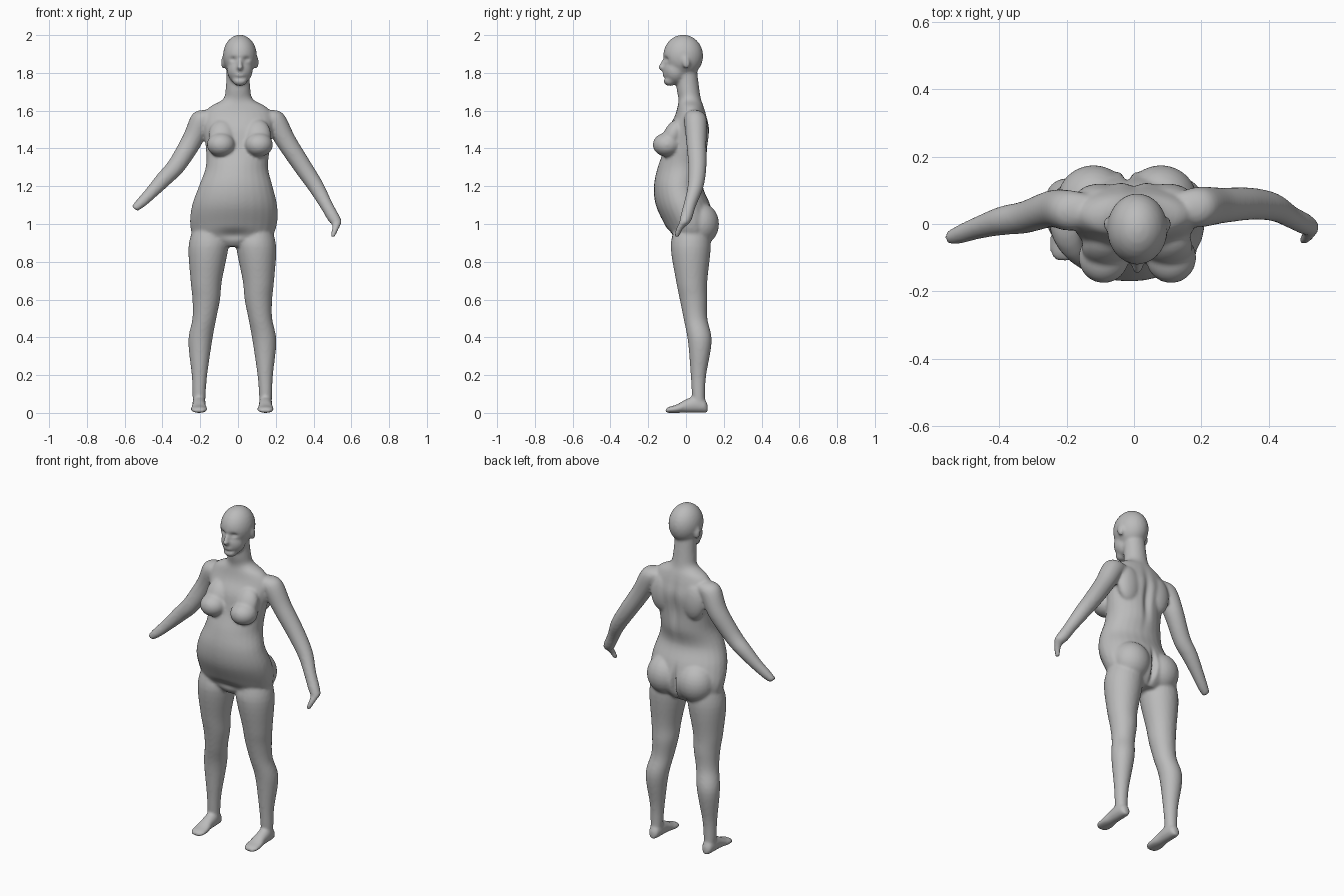
import bpy, bmesh, math
from mathutils import Vector, Matrix

if "Cube" in bpy.data.objects:
    bpy.data.objects.remove(bpy.data.objects["Cube"], do_unlink=True)

right_axis, back_axis, up_axis = Matrix.Identity(3)
SIDES, STEPS = 28, 5
HEAD_X = .01           # the head sits slightly off centre
SWAY = -.03            # and so do the legs
builder = bmesh.new()


def spline(before, start, end, after, t):
    """Smooth interpolation between start and end."""
    bend = 2 * before - 5 * start + 4 * end - after
    twist = 3 * start - before - 3 * end + after
    return start + (t * (end - before) + t * t * bend + t * t * t * twist) / 2


def loft(across, along, rings):
    """Skin elliptical rings of (x, y, z, radius across, radius along)."""
    last = len(rings) - 1
    smooth_rings = []
    for index in range(last):
        nearby = [rings[max(0, min(last, index + k))] for k in (-1, 0, 1, 2)]
        for step in range(STEPS):
            smooth_rings.append([spline(*values, step / STEPS) for values in zip(*nearby)])
    smooth_rings.append(rings[-1])
    loops = []
    for x, y, z, wide, deep in smooth_rings:
        centre = Vector((x, y, z))
        loop = []
        for side_index in range(SIDES):
            angle = math.tau * side_index / SIDES
            offset = across * wide * math.cos(angle) + along * deep * math.sin(angle)
            loop.append(builder.verts.new(centre + offset))
        loops.append(loop)
    for lower, upper in zip(loops, loops[1:]):
        for k in range(SIDES):
            builder.faces.new((lower[k - 1], lower[k], upper[k], upper[k - 1]))
    builder.faces.new(reversed(loops[0]))
    builder.faces.new(loops[-1])


def round_loft(across, along, rings):
    """Skin circular rings of (x, y, z, radius)."""
    loft(across, along, [(*ring, ring[-1]) for ring in rings])


def blob(centre, radii, tilt=0):
    """Ellipsoid, optionally tilted about x."""
    placement = (Matrix.Translation(centre) @ Matrix.Rotation(tilt, 4, "X")
                 @ Matrix.Diagonal((*radii, 1)))
    bmesh.ops.create_uvsphere(builder, u_segments=SIDES, v_segments=SIDES // 2,
                              radius=1, matrix=placement)


def torso_centre(height):
    """Sideways drift of the torso: none at the chest, growing to the hips."""
    return min(0, (height - 1.4) * .06)


# Torso and neck: y, z, width, depth
torso = [(.03, .88, .09, .07), (.03, .93, .2, .11), (.02, 1, .23, .135),
         (-.015, 1.1, .225, .145), (-.04, 1.2, .195, .13), (-.02, 1.3, .165, .13),
         (0, 1.4, .17, .115), (.015, 1.5, .185, .11), (.025, 1.57, .185, .085),
         (.025, 1.62, .15, .07), (.02, 1.66, .08, .06), (.01, 1.72, .065, .06),
         (0, 1.84, .06, .055)]
loft(right_axis, back_axis, [(torso_centre(z), y, z, wide, deep) for y, z, wide, deep in torso])

# Skull, jaw and chin
blob((HEAD_X, -.015, 1.89), (.09, .106, .112))
blob((HEAD_X, -.055, 1.815), (.068, .066, .075))
blob((HEAD_X, -.085, 1.76), (.04, .035, .03))
# Nose bridge, nose tip and mouth
blob((HEAD_X, -.12, 1.84), (.013, .02, .035), -.3)
blob((HEAD_X, -.13, 1.83), (.017, .018, .012))
blob((HEAD_X, -.11, 1.79), (.03, .014, .014))

# Leg: distance from the middle, y, z, radius
leg = [(.11, .03, 1, .09), (.126, .025, .88, .106), (.138, .03, .7, .083),
       (.138, .04, .6, .073), (.148, .05, .5, .063), (.17, .073, .38, .063),
       (.174, .066, .2, .041), (.176, .066, .1, .035), (.176, .07, .03, .032)]
# Foot from heel to toe, resting on the ground: y, half width, half height
foot = [(.115, .012, .02), (.1, .03, .035), (.05, .036, .044), (0, .036, .036),
        (-.05, .044, .022), (-.09, .041, .016), (-.11, .022, .01)]

for side in (-1, 1):
    # Ear
    blob((HEAD_X + side * .088, 0, 1.855), (.012, .02, .034), .2)
    # Breast with its upper slope
    blob((HEAD_X + side * .1, -.1, 1.42), (.075, .076, .064))
    blob((HEAD_X + side * .095, -.07, 1.47), (.07, .05, .09), -.45)
    # Shoulder blade and buttock
    blob((side * .1, .075, 1.48), (.075, .045, .11))
    blob((side * .1 - .02, .07, 1), (.108, .105, .115))
    # Leg and foot
    round_loft(right_axis, back_axis,
               [(SWAY + side * gap, y, z, radius) for gap, y, z, radius in leg])
    loft(right_axis, up_axis,
         [(SWAY + side * .176, y, high, wide, high) for y, wide, high in foot])

# Arms from shoulder to hand: x, y, z, radius
right_arm = [(-.13, .04, 1.58, .045), (-.19, .04, 1.55, .06), (-.245, .045, 1.44, .055),
             (-.325, .02, 1.31, .048), (-.39, .01, 1.24, .043), (-.46, -.01, 1.165, .034),
             (-.515, -.03, 1.11, .028), (-.548, -.04, 1.08, .02)]
left_arm = [(.13, .045, 1.58, .045), (.19, .05, 1.55, .06), (.26, .055, 1.43, .053),
            (.345, .06, 1.3, .048), (.415, .05, 1.195, .042), (.468, .02, 1.1, .034),
            (.508, 0, 1.03, .032), (.532, -.01, 1, .023)]
round_loft(back_axis, Vector((-.82, 0, .57)), right_arm)
round_loft(back_axis, Vector((.82, 0, .57)), left_arm)
# Bent fingers of the left hand
round_loft(right_axis, back_axis,
           [(.525, -.01, 1.01, .025), (.514, -.036, .97, .018), (.5, -.05, .93, .012)])

# Fuse everything into one smooth skin
bmesh.ops.recalc_face_normals(builder, faces=builder.faces)
mesh = bpy.data.meshes.new("body")
builder.to_mesh(mesh)
builder.free()
body = bpy.data.objects.new("body", mesh)
bpy.context.collection.objects.link(body)
fuse = body.modifiers.new("fuse", "REMESH")
fuse.mode = "VOXEL"
fuse.voxel_size = .008
soften = body.modifiers.new("soften", "SMOOTH")
soften.factor = .5
soften.iterations = 7
dependency_graph = bpy.context.evaluated_depsgraph_get()
skin = bpy.data.meshes.new_from_object(body.evaluated_get(dependency_graph))
body.modifiers.clear()
body.data = skin


def dent(centre, size, depth):
    """Push the skin gently along y around a point."""
    for vertex in skin.vertices:
        distance = sum(((position - middle) / reach) ** 2
                       for position, middle, reach in zip(vertex.co, centre, size))
        vertex.co.y += depth * math.exp(-distance)


# Eye sockets
for side in (-1, 1):
    dent((HEAD_X + side * .035, -.11, 1.872), (.02, .04, .013), .013)
# Lips, spine, buttock cleft and fold below the belly
dent((HEAD_X, -.12, 1.77), (.03, .03, .007), .006)
dent((0, .11, 1.42), (.022, .06, .13), -.018)
dent((-.02, .15, .98), (.013, .08, .08), -.03)
dent((-.02, -.1, .94), (.09, .05, .03), .02)

# Material
grey = bpy.data.materials.new("plain grey")
grey.use_nodes = True
colour = (.5, .5, .5, 1)
grey.diffuse_color = colour
grey.node_tree.nodes["Principled BSDF"].inputs["Base Color"].default_value = colour
skin.materials.clear()
skin.materials.append(grey)
skin.shade_smooth()
